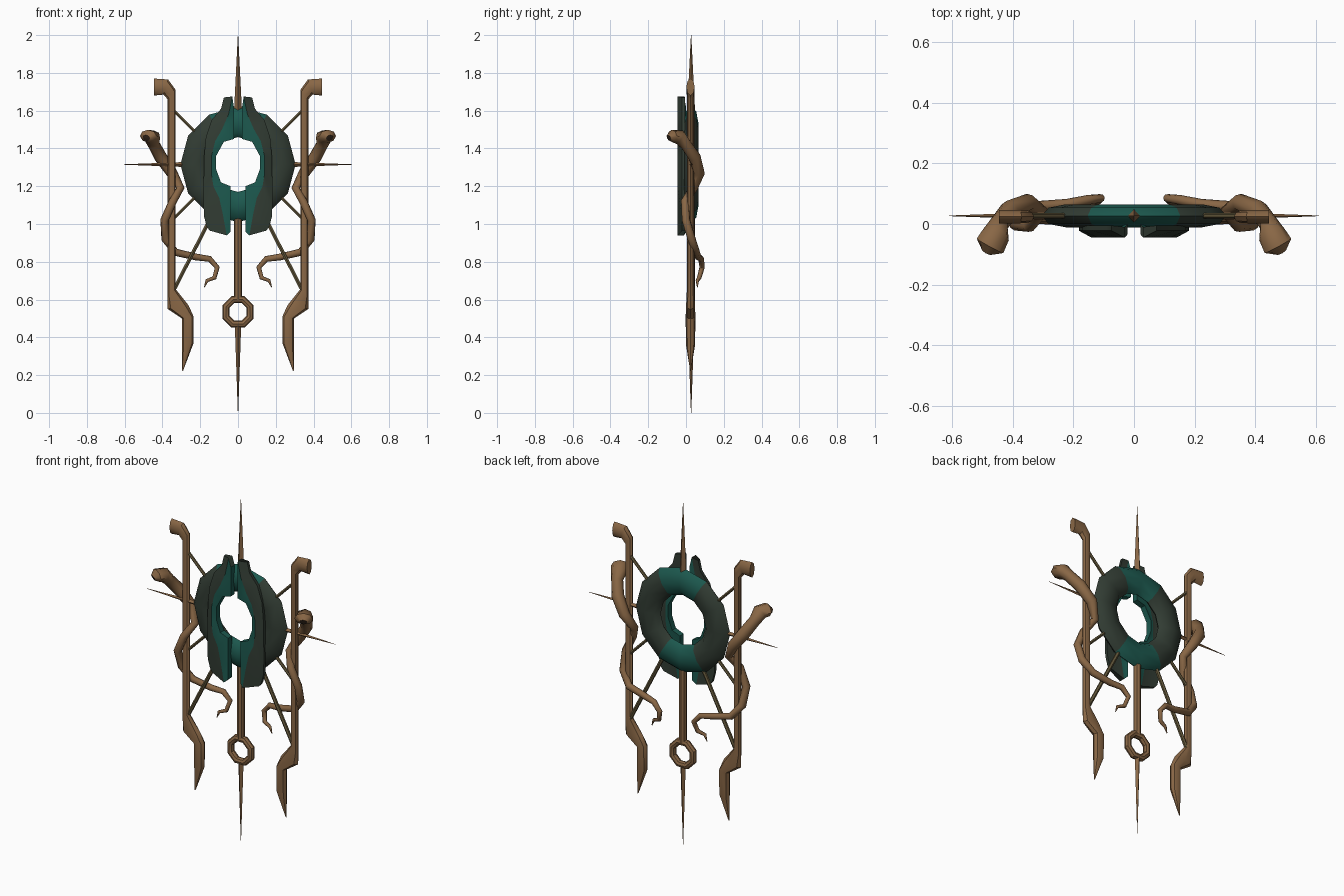
import bpy, bmesh
from math import sin, cos, pi
from mathutils import Vector

cube = bpy.data.objects.get("Cube")
if cube:
    bpy.data.objects.remove(cube)

MID = 0.027          # depth of the main plane
HUB = 1.315          # height of the hub centre


def material(name, color):
    mat = bpy.data.materials.new(name)
    mat.use_nodes = True
    mat.diffuse_color = (*color, 1)
    bsdf = mat.node_tree.nodes["Principled BSDF"]
    bsdf.inputs["Base Color"].default_value = (*color, 1)
    bsdf.inputs["Roughness"].default_value = 0.8
    return mat


BRONZE = material("bronze brown", (0.25, 0.135, 0.06))
OLIVE = material("olive bronze", (0.13, 0.1, 0.045))
DARK = material("dark green", (0.032, 0.046, 0.034))
TEAL = material("deep teal", (0.012, 0.1, 0.078))
MOUTH = material("mouth brown", (0.05, 0.03, 0.018))


def finish(name, bm, mats, rule=None, angle=40):
    """Turn a bmesh into a smooth shaded object, colouring faces by a rule."""
    bmesh.ops.recalc_face_normals(bm, faces=bm.faces)
    if rule:
        for face in bm.faces:
            face.material_index = rule(face)
    mesh = bpy.data.meshes.new(name)
    bm.to_mesh(mesh)
    bm.free()
    for mat in mats:
        mesh.materials.append(mat)
    obj = bpy.data.objects.new(name, mesh)
    bpy.context.collection.objects.link(obj)
    bpy.ops.object.select_all(action="DESELECT")
    obj.select_set(True)
    bpy.context.view_layer.objects.active = obj
    bpy.ops.object.shade_smooth_by_angle(angle=angle * pi / 180)
    return obj


def loft(sections, closed=False):
    """Skin a list of equal vertex loops; cap the ends unless closed."""
    bm = bmesh.new()
    loops = [[bm.verts.new(p) for p in section] for section in sections]
    pairs = list(zip(loops, loops[1:]))
    if closed:
        pairs.append((loops[-1], loops[0]))
    else:
        bm.faces.new(loops[0])
        bm.faces.new(loops[-1])
    for a, b in pairs:
        for i in range(len(a)):
            j = (i + 1) % len(a)
            bm.faces.new((a[i], a[j], b[j], b[i]))
    return bm


def ellipse(center, u, v, sides):
    turns = [2 * pi * i / sides for i in range(sides)]
    return [center + u * cos(t) + v * sin(t) for t in turns]


def tube(points, radii, sides=8):
    """Sweep ellipses of (wide, tall) radii along a path."""
    pts = [Vector(p) for p in points]
    sections, u = [], None
    for i, p in enumerate(pts):
        t = (pts[min(i + 1, len(pts) - 1)] - pts[max(i - 1, 0)]).normalized()
        if u is None:
            u = t.cross(Vector((0, 0, 1)))
            if u.length < 0.01:
                u = Vector((1, 0, 0))
        u = (u - t * u.dot(t)).normalized()
        wide, tall = radii[i]
        sections.append(ellipse(p, u * wide, t.cross(u) * tall, sides))
    return loft(sections)


def rod(name, a, b, ra, rb, mat, sides=6):
    ends = [(a[0], MID, a[1]), (b[0], MID, b[1])]
    finish(name, tube(ends, [(ra, ra), (rb, rb)], sides), [mat])


def torus(z, major, radial, depth, segments, sides, offset=0.0):
    sections = []
    for i in range(segments):
        t = 2 * pi * (i + offset) / segments
        out = Vector((cos(t), 0, sin(t)))
        center = Vector((0, MID, z)) + out * major
        sections.append(ellipse(center, out * radial, Vector((0, depth, 0)), sides))
    return loft(sections, closed=True)


# Hub ring, teal at its top and bottom
finish("hub_ring", torus(HUB, 0.225, 0.08, 0.038, 12, 8), [DARK, TEAL],
       lambda f: int(abs(f.calc_center_median().x) < 0.08
                     and abs(f.calc_center_median().z - HUB) > 0.1), 60)

# Central spikes, shaft and small loop
rod("top_spike", (0, 1.58), (0, 2), 0.022, 0.001, BRONZE, 4)
rod("shaft", (0, 1.06), (0, 0.6), 0.021, 0.021, BRONZE, 8)
finish("small_loop", torus(0.535, 0.07, 0.02, 0.02, 8, 8, 0.5), [BRONZE])
rod("bottom_spike", (0, 0.47), (0, 0), 0.017, 0.001, BRONZE, 4)

# Hub plate rows, each as inner, middle and outer (x, z)
PLATE = [
    ((.022, 1.62), (.03, 1.675), (.075, 1.67)),
    ((.022, 1.56), (.05, 1.58), (.09, 1.61)),
    ((.022, 1.45), (.085, 1.5), (.14, 1.55)),
    ((.075, 1.435), (.12, 1.44), (.17, 1.46)),
    ((.116, 1.36), (.14, 1.36), (.18, 1.35)),
    ((.116, 1.29), (.14, 1.26), (.182, 1.2)),
    ((.09, 1.22), (.13, 1.2), (.182, 1.1)),
    ((.04, 1.2), (.1, 1.14), (.18, 1.04)),
    ((.04, 1.05), (.08, 1.05), (.165, .985)),
    ((.04, .96), (.06, .94), (.15, .965)),
]

# Post sections from the hook down to the blade tip: two edges and half depth
POST = [
    ((.445, 1.77), (.445, 1.68), .022),
    ((.37, 1.765), (.395, 1.685), .022),
    ((.33, 1.71), (.372, 1.66), .02),
    ((.33, .655), (.372, .62), .02),
    ((.262, .57), (.372, .55), .024),
    ((.235, .51), (.297, .5), .026),
    ((.235, .37), (.297, .35), .024),
    ((.29, .225), (.297, .22), .002),
]

# Serpent path from snout to tail: position, wide and tall radii
SERPENT = [
    (.485, -.09, 1.455, .022, .018),
    (.475, -.072, 1.465, .05, .034),
    (.455, -.035, 1.46, .046, .04),
    (.445, 0, 1.42, .032, .032),
    (.41, .045, 1.355, .034, .034),
    (.35, .07, 1.27, .03, .03),
    (.305, .04, 1.19, .022, .022),
    (.345, -.005, 1.12, .022, .022),
    (.39, 0, 1.02, .022, .022),
    (.385, .03, .92, .022, .022),
    (.33, .055, .85, .02, .02),
    (.22, .065, .825, .018, .018),
    (.15, .08, .815, .016, .016),
    (.11, .085, .77, .014, .014),
    (.125, .07, .715, .012, .012),
    (.165, .06, .7, .009, .009),
    (.178, .06, .665, .002, .002),
]

for side, s in (("left", 1), ("right", -1)):
    # Two-tone front plate: teal along the inner edge, dark outside
    sections = []
    for row in PLATE:
        front = [(s * x, y, z) for (x, z), y in zip(row, (-.035, -.045, -.022))]
        back = [(s * x, y, z) for (x, z), y in zip(row, (0, -.01, -.005))]
        sections.append(front + back[::-1])
    bm = loft(sections)
    inner = {v for i, v in enumerate(bm.verts) if i % 6 in (0, 5)}
    finish(side + "_hub_plate", bm, [DARK, TEAL],
           lambda f: int(len(f.verts) == 4 and any(v in inner for v in f.verts)), 30)

    # Hooked post ending in a blade
    sections = []
    for (ax, az), (bx, bz), depth in POST:
        a, b = Vector((s * ax, MID - .003, az)), Vector((s * bx, MID - .003, bz))
        sections.append(ellipse((a + b) / 2, (a - b) / 2, Vector((0, depth, 0)), 8))
    finish(side + "_post", loft(sections), [BRONZE])

    # Side spike and struts
    rod(side + "_spike", (s * .23, HUB), (s * .61, HUB), .015, .001, BRONZE, 4)
    rod(side + "_upper_strut", (s * .2, 1.46), (s * .34, 1.6), .009, .009, OLIVE)
    rod(side + "_middle_strut", (s * .2, 1.17), (s * .35, 1.02), .009, .009, OLIVE)
    rod(side + "_lower_strut", (s * .13, 1.06), (s * .34, .65), .011, .011, OLIVE)

    # Serpent coiled round the post, with a dark mouth
    path = [(s * x, y, z) for x, y, z, w, h in SERPENT]
    bm = tube(path, [(w, h) for *_, w, h in SERPENT])
    finish(side + "_serpent", bm, [BRONZE, MOUTH],
           lambda f: int(len(f.verts) == 8 and f.calc_center_median().z > 1), 50)
